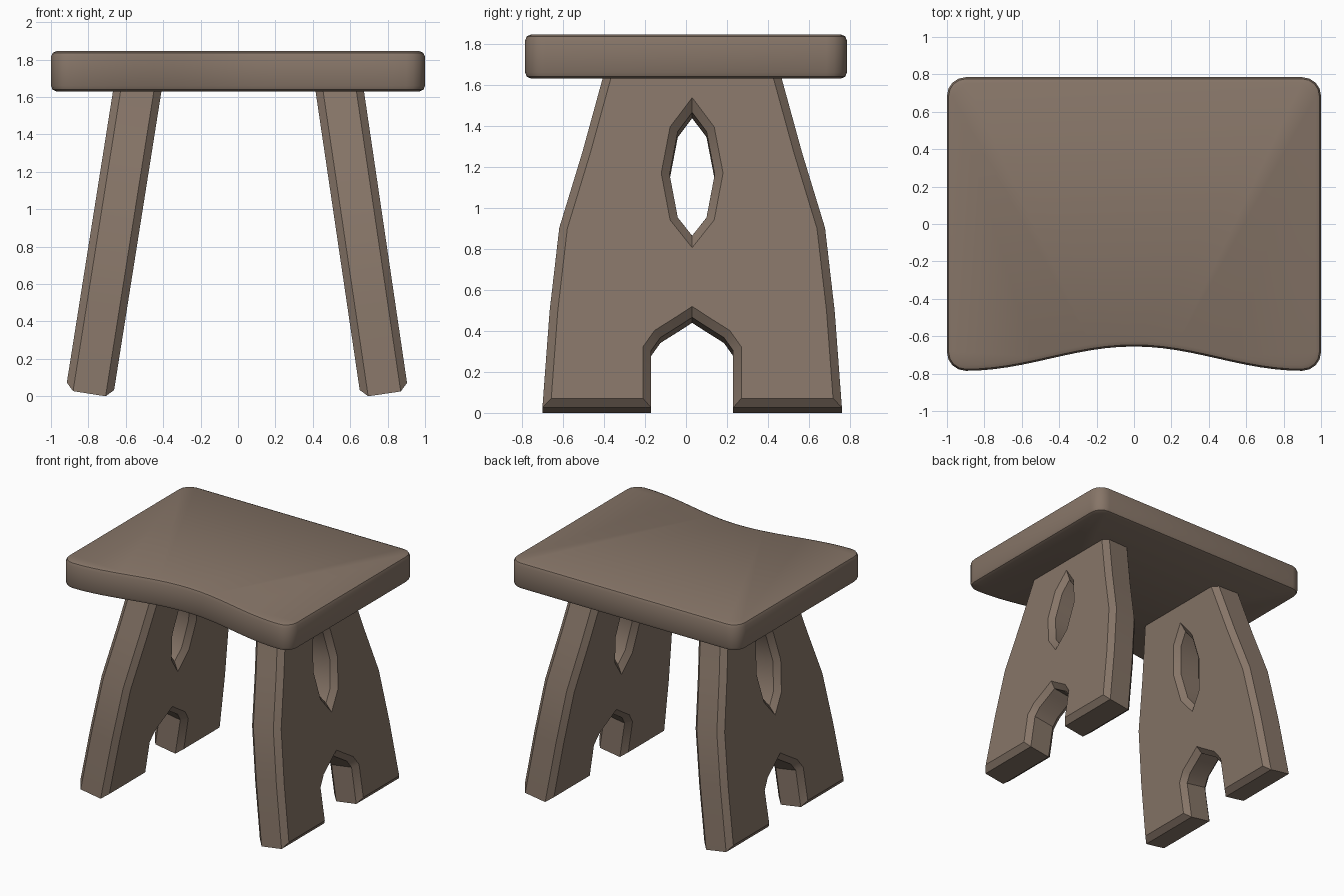
import bpy, bmesh, math
from mathutils import Matrix, Vector

if "Cube" in bpy.data.objects:
    bpy.data.objects.remove(bpy.data.objects["Cube"])

wood = bpy.data.materials.new("brown wood")
wood.diffuse_color = (0.24, 0.178, 0.137, 1)
wood.use_nodes = True
wood.node_tree.nodes["Principled BSDF"].inputs["Base Color"].default_value = wood.diffuse_color


def inset(loop, d):
    """Mitred offset of a closed loop towards its left side."""
    out = []
    for i, p in enumerate(loop):
        p = Vector(p)
        a = (p - Vector(loop[i - 1])).normalized()
        b = (Vector(loop[(i + 1) % len(loop)]) - p).normalized()
        na, nb = Vector((-a.y, a.x)), Vector((-b.y, b.x))
        out.append(p + (na + nb) * d / (1 + na.dot(nb)))
    return out


def board(name, loops, rings, matrix):
    """Board with softened rims: loops swept through (inset, depth) rings, then capped."""
    bm = bmesh.new()
    caps = ([], [])
    for loop in loops:
        rows = [[bm.verts.new((p.x, p.y, w)) for p in inset(loop, d)] for d, w in rings]
        n = len(loop)
        for r0, r1 in zip(rows, rows[1:]):
            for i in range(n):
                j = (i + 1) % n
                bm.faces.new((r0[i], r0[j], r1[j], r1[i]))
        for row, cap in ((rows[0], caps[0]), (rows[-1], caps[1])):
            cap += [bm.edges.get((row[i], row[(i + 1) % n])) for i in range(n)]
    for cap in caps:
        bmesh.ops.triangle_fill(bm, edges=cap, use_beauty=True)
    bm.transform(matrix)
    bmesh.ops.recalc_face_normals(bm, faces=bm.faces)
    mesh = bpy.data.meshes.new(name)
    bm.to_mesh(mesh)
    bm.free()
    mesh.materials.append(wood)
    ob = bpy.data.objects.new(name, mesh)
    bpy.context.collection.objects.link(ob)
    bpy.ops.object.select_all(action='DESELECT')
    ob.select_set(True)
    bpy.context.view_layer.objects.active = ob
    bpy.ops.object.shade_smooth_by_angle(angle=math.radians(30))
    return ob


# Seat: rounded corners and a scooped front edge
def corner(cx, cy, start, r=0.1):
    return [(cx + r * math.cos(math.radians(start + a)),
             cy + r * math.sin(math.radians(start + a))) for a in (0, 22.5, 45, 67.5, 90)]


front = []
for i in range(1, 24):
    x = -0.9 + 1.8 * i / 24
    front.append((x, -0.785 + 0.065 * (1 + math.cos(math.pi * x / 0.9))))
outline = (corner(-0.9, -0.685, 180) + front + corner(0.9, -0.685, 270)
           + corner(0.9, 0.685, 0) + corner(-0.9, 0.685, 90))
lo, hi = 1.63, 1.845
board("seat", [outline],
      [(0.03, lo), (0.009, lo + 0.009), (0, lo + 0.03),
       (0, hi - 0.03), (0.009, hi - 0.009), (0.03, hi)], Matrix())

# Leg panels: flared outline with a pointed arch at the foot and a pointed slot
side = [(0.2, 0), (0.73, 0), (0.695, 0.475), (0.648, 0.885), (0.535, 1.26), (0.41, 1.72)]
arch = [(0.045, 0.415), (0.155, 0.345), (0.2, 0.281)]
right_half = [(0, 0.445)] + arch + side
profile = right_half + [(-x, z) for x, z in reversed(right_half[1:])]
slot_half = [(0.07, 1.361), (0.11, 1.15), (0.07, 0.936)]
slot = [(0, 1.455)] + slot_half + [(0, 0.847)] + [(-x, z) for x, z in reversed(slot_half)]

t, d = 0.128, 0.04
rim = [(d, -t), (0, d - t), (0, t - d), (d, t)]
for name, s, foot, tilt in (("right_leg", 1, 0.783, 8.4), ("left_leg", -1, 0.795, 9.0)):
    sn, cs = math.sin(math.radians(tilt)), math.cos(math.radians(tilt))
    m = Matrix(((0, -s * sn, s * cs, s * foot),
                (1, 0, 0, 0.03),
                (0, cs, sn, (t - d) * sn),
                (0, 0, 0, 1)))
    board(name, [profile, slot], rim, m)
